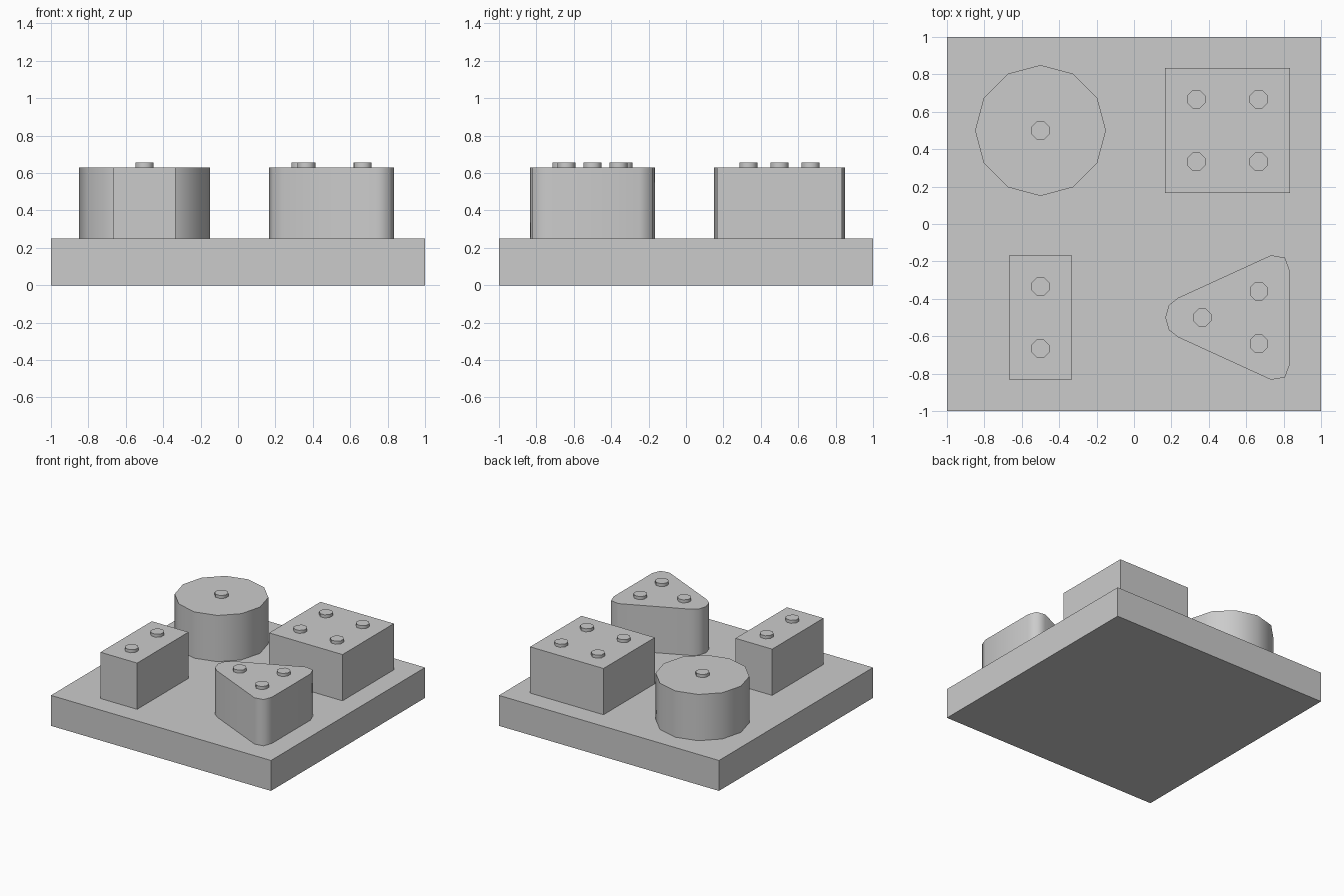
import bpy, bmesh
from math import sin, cos, pi, radians

cube = bpy.data.objects.get("Cube")
if cube:
    bpy.data.objects.remove(cube, do_unlink=True)

BASE_TOP, BLOCK_TOP, STUD_TOP = 0.25, 0.63, 0.655

grey = bpy.data.materials.new("plain grey")
grey.use_nodes = True
grey.diffuse_color = (0.6, 0.6, 0.6, 1)
grey.node_tree.nodes["Principled BSDF"].inputs["Base Color"].default_value = grey.diffuse_color


def prism(name, outline, bottom, top):
    """Extrude a counter-clockwise outline, with rounded sides shaded smooth."""
    bm = bmesh.new()
    face = bm.faces.new([bm.verts.new((x, y, bottom)) for x, y in outline])
    grown = bmesh.ops.extrude_face_region(bm, geom=[face], use_keep_orig=True)
    bmesh.ops.translate(bm, vec=(0, 0, top - bottom),
                        verts=[g for g in grown["geom"] if isinstance(g, bmesh.types.BMVert)])
    bmesh.ops.recalc_face_normals(bm, faces=bm.faces)
    mesh = bpy.data.meshes.new(name)
    bm.to_mesh(mesh)
    bm.free()
    mesh.materials.append(grey)
    obj = bpy.data.objects.new(name, mesh)
    bpy.context.collection.objects.link(obj)
    bpy.ops.object.select_all(action='DESELECT')
    obj.select_set(True)
    bpy.context.view_layer.objects.active = obj
    bpy.ops.object.shade_smooth_by_angle(angle=radians(65))


def rectangle(x, y, width, depth):
    return [(x + sx * width / 2, y + sy * depth / 2)
            for sx, sy in ((-1, -1), (1, -1), (1, 1), (-1, 1))]


def ring(x, y, radius, sides, turn=0):
    return [(x + radius * cos(turn + 2 * pi * i / sides),
             y + radius * sin(turn + 2 * pi * i / sides)) for i in range(sides)]


# Rounded triangle: one half outline mirrored about its centre line
half = [(0.235, 0.105), (0.187, 0.067), (0.167, 0)]
half = [(0.833, 0.25), (0.807, 0.32), (0.733, 0.333)] + half
triangle = [(x, -0.5 + y) for x, y in half]
triangle += [(x, -0.5 - y) for x, y in reversed(half[:-1])]

# Base board
prism("base_board", rectangle(0, 0, 2, 2), 0, BASE_TOP)

# Each block with its outline and the places of its studs
third = 1 / 3
blocks = {
    "round_block": (ring(-0.5, 0.5, 0.35, 12), [(-0.5, 0.5)]),
    "square_block": (rectangle(0.5, 0.5, 2 * third, 2 * third),
                     [(x * third, y * third) for x in (1, 2) for y in (1, 2)]),
    "narrow_block": (rectangle(-0.5, -0.5, third, 2 * third),
                     [(-0.5, -third), (-0.5, -2 * third)]),
    "triangle_block": (triangle, [(0.365, -0.5), (0.667, -0.36), (0.667, -0.64)]),
}
for name, (outline, studs) in blocks.items():
    prism(name, outline, BASE_TOP, BLOCK_TOP)
    for i, (x, y) in enumerate(studs, 1):
        prism(f"{name}_stud_{i}", ring(x, y, 0.052, 8, pi / 8), BLOCK_TOP, STUD_TOP)
